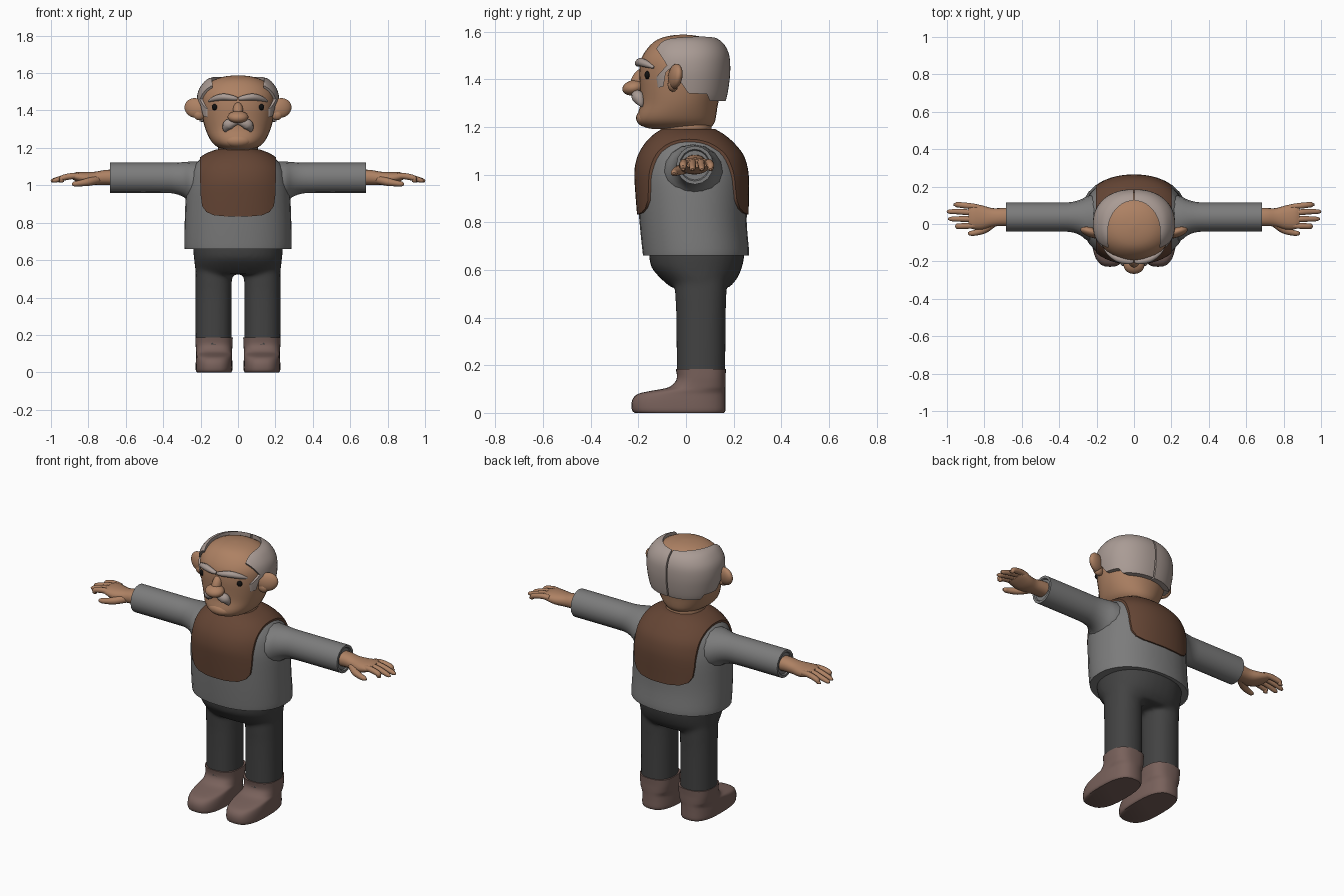
import bpy, bmesh
from math import sin, cos, pi, radians, copysign
from mathutils import Vector, Matrix

if "Cube" in bpy.data.objects:
    bpy.data.objects.remove(bpy.data.objects["Cube"])


def material(name, rgb):
    m = bpy.data.materials.new(name)
    m.diffuse_color = (*rgb, 1)
    m.use_nodes = True
    m.node_tree.nodes["Principled BSDF"].inputs["Base Color"].default_value = m.diffuse_color
    return m


SKIN = material("skin", (0.42, 0.22, 0.125))
VEST = material("brown_cloth", (0.13, 0.06, 0.035))
KNIT = material("grey_cloth", (0.2, 0.2, 0.2))
DARK = material("dark_cloth", (0.055, 0.055, 0.055))
HAIR = material("grey_hair", (0.4, 0.33, 0.3))
BOOT = material("boot_leather", (0.19, 0.12, 0.105))
BLACK = material("black", (0.005, 0.005, 0.005))


def finish(name, bm, mat, mirror=False):
    bmesh.ops.recalc_face_normals(bm, faces=bm.faces)
    me = bpy.data.meshes.new(name)
    bm.to_mesh(me)
    bm.free()
    ob = bpy.data.objects.new(name, me)
    bpy.context.collection.objects.link(ob)
    if mat:
        me.materials.append(mat)
    if mirror:
        ob.modifiers.new("mirror", 'MIRROR').use_mirror_merge = False
    return ob


def skin_rings(bm, rings):
    """Bridge a list of point rings and cap both ends."""
    vs = [[bm.verts.new(p) for p in r] for r in rings]
    n = len(vs[0])
    for a, b in zip(vs, vs[1:]):
        for i in range(n):
            j = (i + 1) % n
            bm.faces.new((a[i], a[j], b[j], b[i]))
    bm.faces.new(vs[0])
    bm.faces.new(vs[-1])


def spline(keys, steps):
    """Catmull-Rom through tuples of numbers."""
    out = []
    for i in range(len(keys) - 1):
        p = [keys[max(0, min(len(keys) - 1, i + k))] for k in (-1, 0, 1, 2)]
        for s in range(steps):
            t = s / steps
            out.append(tuple(
                0.5 * (2 * b + (c - a) * t + (2 * a - 5 * b + 4 * c - d) * t * t
                       + (3 * b - a - 3 * c + d) * t ** 3) for a, b, c, d in zip(*p)))
    return out + [keys[-1]]


def loft(name, keys, mat, axis='Z', n=32, e=2.2, steps=3, mirror=False):
    """Superellipse loft. keys: (position, centre u, centre v, radius u, radius v)."""
    rings = []
    for t, cu, cv, ru, rv in spline(keys, steps):
        ring = []
        for i in range(n):
            c, s = cos(2 * pi * i / n), sin(2 * pi * i / n)
            u = cu + ru * copysign(abs(c) ** (2 / e), c)
            v = cv + rv * copysign(abs(s) ** (2 / e), s)
            ring.append((u, v, t) if axis == 'Z' else (t, u, v))
        rings.append(ring)
    bm = bmesh.new()
    skin_rings(bm, rings)
    return finish(name, bm, mat, mirror)


def tube(name, keys, mat, flat=1.0, n=10):
    """Mirrored tapering tube. keys: (x, y, z, radius)."""
    pts = spline(keys, 4)
    rings = []
    for i, p in enumerate(pts):
        a, b = pts[max(i - 1, 0)], pts[min(i + 1, len(pts) - 1)]
        d = (Vector(b[:3]) - Vector(a[:3])).normalized()
        u = d.cross(Vector((0, 1, 0))).normalized()
        v = d.cross(u)
        rings.append([Vector(p[:3]) + p[3] * (u * cos(2 * pi * k / n) + v * flat * sin(2 * pi * k / n))
                      for k in range(n)])
    bm = bmesh.new()
    skin_rings(bm, rings)
    return finish(name, bm, mat, True)


def ball(name, loc, rad, mat, rot=(0, 0, 0), mirror=False):
    bm = bmesh.new()
    m = Matrix.Translation(loc)
    for a, ax in zip(rot, 'XYZ'):
        m = m @ Matrix.Rotation(radians(a), 4, ax)
    bmesh.ops.create_uvsphere(bm, u_segments=20, v_segments=12, radius=1,
                              matrix=m @ Matrix.Diagonal((*rad, 1)))
    return finish(name, bm, mat, mirror)


def prism(profile, axis, lo, hi):
    bm = bmesh.new()
    place = {'X': lambda a, b, t: (t, a, b), 'Y': lambda a, b, t: (a, t, b),
             'Z': lambda a, b, t: (a, b, t)}[axis]
    skin_rings(bm, [[place(a, b, t) for a, b in profile] for t in (lo, hi)])
    return finish("cutter", bm, None)


def cut(ob, cutter, op):
    m = ob.modifiers.new("cut", 'BOOLEAN')
    m.object, m.operation, m.solver = cutter, op, 'EXACT'
    bpy.context.view_layer.objects.active = ob
    bpy.ops.object.modifier_apply(modifier=m.name)
    bpy.data.objects.remove(cutter)


# Sweater body and sleeves
torso = [(0.66, 0, .042, .285, .222), (0.69, 0, .04, .287, .224), (0.80, 0, .03, .285, .225),
         (0.95, 0, .025, .279, .232), (1.02, 0, .022, .268, .23), (1.08, 0, .02, .25, .213),
         (1.13, 0, .015, .213, .178), (1.165, 0, .012, .165, .14), (1.187, 0, .01, .11, .105)]
loft("sweater_body", torso, KNIT)
loft("sleeve", [(.19, .03, 1.0, .135, .128), (.25, .03, 1.015, .118, .112), (.29, .035, 1.03, .094, .094),
                (.34, .037, 1.038, .08, .083), (.42, .037, 1.04, .078, .081), (.675, .037, 1.04, .078, .081)],
     KNIT, 'X', n=16, e=2, mirror=True)
loft("sleeve_cuff", [(.67, .037, 1.04, .078, .081), (.685, .037, 1.04, .078, .081),
                     (.685, .037, 1.04, .064, .067), (.677, .037, 1.04, .06, .062)],
     KNIT, 'X', n=16, e=2, steps=1, mirror=True)

# Vest: a slightly larger torso trimmed to a bib outline front and back
vest = loft("vest", [(z + .004, cx, cy, rx + .008, ry + .008) for z, cx, cy, rx, ry in torso], VEST, n=48)
half = [(.06, .833), (.13, .84), (.17, .858), (.192, .89), (.2, .95), (.203, 1.05), (.205, 1.3)]
cut(vest, prism(half + [(-x, z) for x, z in reversed(half)], 'Y', -1, 1), 'INTERSECT')

# Trousers: hips and legs fused and smoothed
parts = [loft("trousers", [(.70, 0, .045, .24, .2), (.66, 0, .045, .24, .2), (.61, 0, .045, .236, .19),
                           (.56, 0, .055, .23, .157), (.525, 0, .06, .222, .12)], DARK)]
for s in (-1, 1):
    parts.append(loft("leg", [(.6, s * .13, .062, .096, .11), (.5, s * .13, .062, .097, .108),
                              (.4, s * .13, .063, .097, .104), (.13, s * .13, .063, .097, .102)], DARK))
bpy.ops.object.select_all(action='DESELECT')
for p in parts:
    p.select_set(True)
bpy.context.view_layer.objects.active = parts[0]
bpy.ops.object.join()
r = parts[0].modifiers.new("fuse", 'REMESH')
r.mode, r.voxel_size, r.use_smooth_shade = 'VOXEL', 0.012, True
sm = parts[0].modifiers.new("soften", 'SMOOTH')
sm.factor, sm.iterations = 0.5, 8

# Boots, lofted upward from the sole
loft("boot", [(z, .128, (f + b) / 2, w, (b - f) / 2) for z, f, b, w in
              [(0, -.215, .16, .092), (.012, -.227, .166, .098), (.05, -.227, .166, .098),
               (.078, -.205, .166, .096), (.092, -.15, .166, .096), (.105, -.08, .166, .096),
               (.125, -.05, .166, .097), (.15, -.038, .166, .099), (.185, -.043, .168, .1)]],
     BOOT, e=2.7, mirror=True)

# Hands
loft("palm", [(.65, .037, 1.042, .05, .042), (.71, .037, 1.042, .048, .04), (.76, .035, 1.037, .05, .036),
              (.81, .035, 1.037, .064, .034), (.86, .04, 1.045, .068, .026), (.885, .042, 1.047, .06, .016)],
     SKIN, 'X', n=20, mirror=True)
for i, (y0, y1, tip) in enumerate([(.092, .103, .965), (.06, .066, 1.0), (.026, .027, .993), (-.008, -.012, .955)]):
    tube(f"finger_{i + 1}", [(.84, y0, 1.048, .015), (.89, (y0 + y1) / 2, 1.049, .0165),
                             (.94, y1, 1.038, .015), (tip - .015, y1, 1.026, .012), (tip, y1, 1.022, .005)], SKIN)
tube("thumb", [(.75, .01, 1.03, .024), (.8, -.03, 1.018, .021), (.85, -.047, 1.01, .016),
               (.875, -.05, 1.007, .013), (.888, -.05, 1.005, .005)], SKIN)

# Neck and head
loft("neck", [(1.13, 0, .005, .12, .115), (1.19, 0, .0, .106, .108), (1.26, 0, .0, .11, .11)], SKIN)
loft("head", [(1.192, 0, -.03, .07, .11), (1.2, 0, -.035, .1, .14), (1.22, 0, -.04, .13, .16),
              (1.25, 0, -.038, .152, .165), (1.30, 0, -.028, .174, .163), (1.36, 0, -.02, .19, .173),
              (1.42, 0, -.015, .199, .182), (1.48, 0, -.012, .199, .179), (1.53, 0, -.01, .175, .152),
              (1.565, 0, -.012, .125, .112), (1.582, 0, -.012, .07, .063), (1.588, 0, -.012, .01, .01)], SKIN, e=2.15)
ball("chin", (0, -.165, 1.238), (.075, .045, .038), SKIN)
ball("nose", (0, -.22, 1.365), (.056, .048, .032), SKIN, (12, 0, 0))
ball("nose_bridge", (0, -.2, 1.395), (.028, .03, .055), SKIN, (-25, 0, 0))
ball("ear", (.228, -.045, 1.413), (.062, .026, .052), SKIN, (0, -20, 18), True)
ball("ear_lobe", (.207, -.055, 1.378), (.032, .022, .03), SKIN, mirror=True)
ball("eye", (.124, -.162, 1.418), (.016, .012, .017), BLACK, mirror=True)

# Brows and moustache
tube("eyebrow", [(.004, -.2, 1.462, .008), (.03, -.201, 1.467, .014), (.08, -.189, 1.472, .018),
                 (.125, -.163, 1.463, .014), (.157, -.135, 1.45, .005)], HAIR)
tube("moustache", [(.002, -.205, 1.338, .014), (.03, -.208, 1.334, .024), (.053, -.199, 1.322, .029),
                   (.066, -.19, 1.3, .017), (.066, -.185, 1.285, .005)], HAIR, flat=0.9)

# Horseshoe hair: a shell trimmed by side profile and bald patch
hair = loft("hair", [(1.28, 0, 0, .18, .155), (1.32, 0, 0, .2, .17), (1.38, 0, 0, .213, .181),
                     (1.44, 0, 0, .22, .186), (1.5, 0, 0, .214, .182), (1.545, 0, 0, .188, .162),
                     (1.572, 0, 0, .155, .13), (1.585, 0, 0, .1, .09)], HAIR, n=48)
side = [(-.125, 1.53), (-.1, 1.56), (0, 1.6), (.2, 1.6), (.22, 1.45), (.2, 1.31), (.1, 1.31), (.088, 1.338),
        (.01, 1.342), (-.03, 1.40), (-.05, 1.46), (-.085, 1.43), (-.095, 1.37), (-.118, 1.365),
        (-.125, 1.41), (-.08, 1.46)]
cut(hair, prism(side, 'X', .004, .4), 'INTERSECT')
bald = [(.14 * cos(a), -.04 + (.165 if sin(a) > 0 else .4) * sin(a)) for a in [2 * pi * i / 40 for i in range(40)]]
cut(hair, prism(bald, 'Z', 1.46, 1.8), 'DIFFERENCE')
hair.modifiers.new("mirror", 'MIRROR').use_mirror_merge = False

# Smooth shading with crisp edges
bpy.ops.object.select_all(action='SELECT')
bpy.context.view_layer.objects.active = hair
bpy.ops.object.shade_smooth_by_angle(angle=radians(45))
